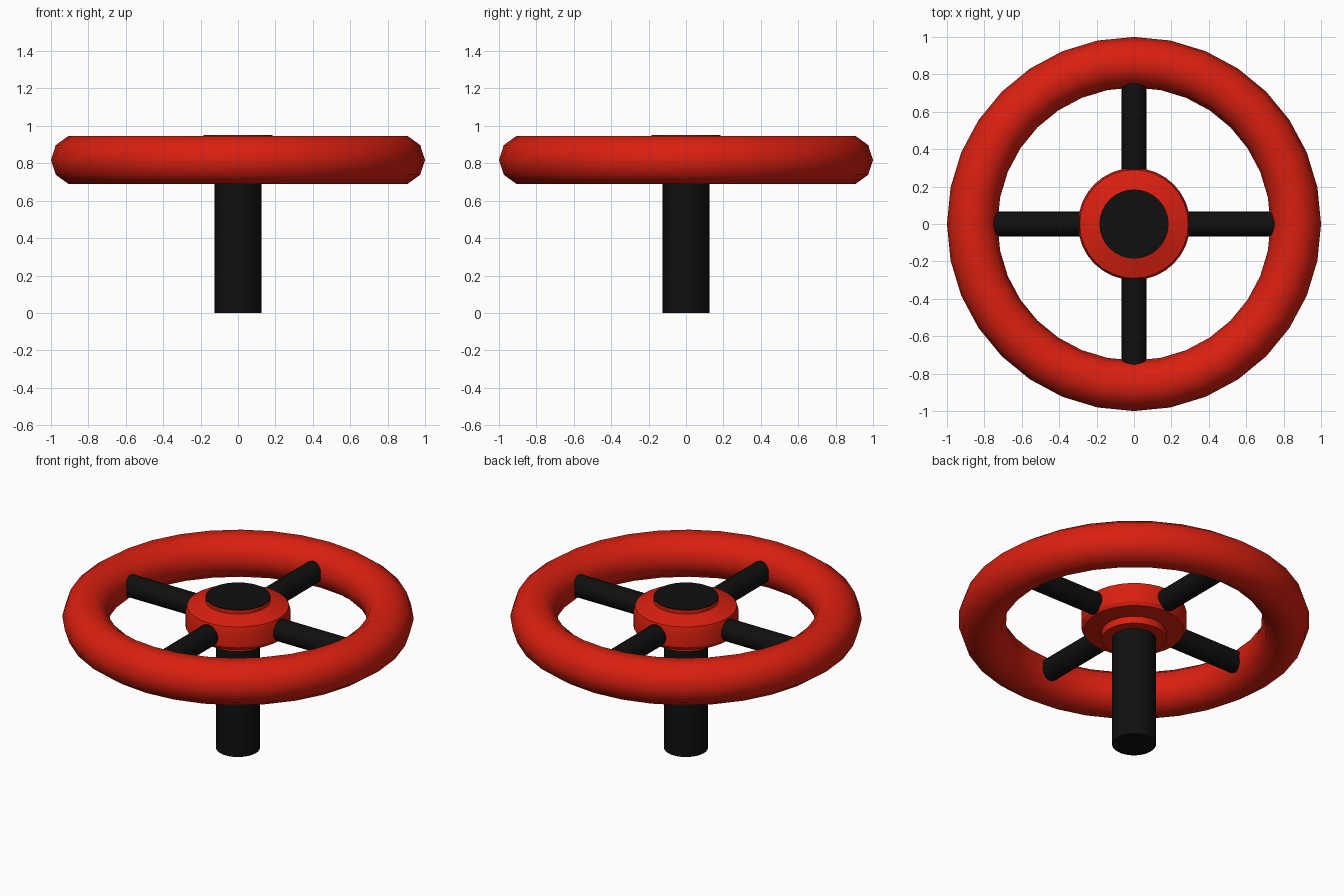
import bpy, math

if "Cube" in bpy.data.objects:
    bpy.data.objects.remove(bpy.data.objects["Cube"])

def material(name, rgb):
    m = bpy.data.materials.new(name)
    m.diffuse_color = (*rgb, 1)
    m.use_nodes = True
    m.node_tree.nodes["Principled BSDF"].inputs["Base Color"].default_value = m.diffuse_color
    return m

RED = material("red_paint", (0.7, 0.014, 0.005))
BLACK = material("black_metal", (0.005, 0.005, 0.005))
RIM_Z = 0.818

def finish(name, mat, angle=40):
    ob = bpy.context.object
    ob.name = name
    ob.data.materials.append(mat)
    bpy.ops.object.shade_smooth_by_angle(angle=math.radians(angle))
    return ob

def cylinder(name, mat, radius, length, loc, rot=(0, 0, 0), sides=32):
    bpy.ops.mesh.primitive_cylinder_add(vertices=sides, radius=radius, depth=length,
                                        location=loc, rotation=rot)
    return finish(name, mat)

def lathe(name, mat, profile, sides=32):
    verts, faces, n = [], [], len(profile)
    for i in range(sides):
        a = 2 * math.pi * i / sides
        verts += [(r * math.cos(a), r * math.sin(a), z) for r, z in profile]
        j = (i + 1) % sides
        faces += [(i * n + k, j * n + k, j * n + k + 1, i * n + k + 1) for k in range(n - 1)]
    # close bottom and top
    faces.append([i * n for i in reversed(range(sides))])
    faces.append([i * n + n - 1 for i in range(sides)])
    me = bpy.data.meshes.new(name)
    me.from_pydata(verts, [], faces)
    ob = bpy.data.objects.new(name, me)
    bpy.context.collection.objects.link(ob)
    bpy.ops.object.select_all(action='DESELECT')
    bpy.context.view_layer.objects.active = ob
    ob.select_set(True)
    return finish(name, mat, 30)

# hand rim
bpy.ops.mesh.primitive_torus_add(major_segments=32, minor_segments=10, major_radius=0.865,
                                 minor_radius=0.135, location=(0, 0, RIM_Z))
finish("rim", RED, 60)

# hub with a raised boss above and below
lathe("hub", RED, [(0.185, 0.69), (0.185, 0.735), (0.285, 0.748), (0.3, 0.77),
                   (0.3, 0.86), (0.29, 0.893), (0.185, 0.925), (0.185, 0.948)])

# black cap on the hub
cylinder("hub_cap", BLACK, 0.184, 0.02, (0, 0, 0.942))

# stem
cylinder("stem", BLACK, 0.125, 0.70, (0, 0, 0.35))

# four spokes between hub and rim
for i in range(4):
    a = i * math.pi / 2
    cylinder(f"spoke_{i + 1}", BLACK, 0.066, 0.52,
             (0.51 * math.cos(a), 0.51 * math.sin(a), RIM_Z), (0, math.pi / 2, a), 24)
